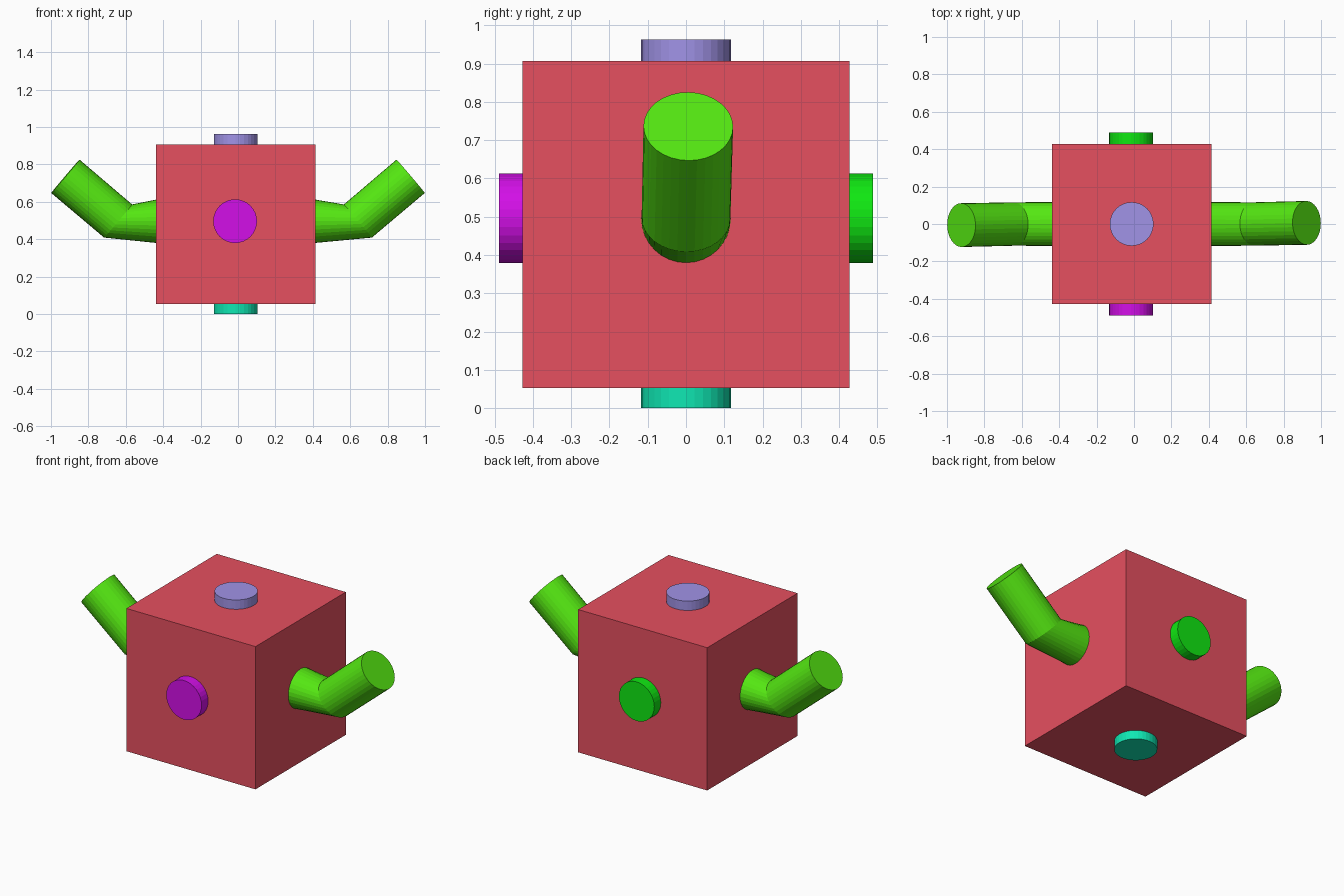
import bpy, bmesh, math
from mathutils import Vector, Matrix

if "Cube" in bpy.data.objects:
    bpy.data.objects.remove(bpy.data.objects["Cube"])

SIDES = 32
CX = -0.0125      # body centre in x
R = 0.117         # radius of all round parts


def finish(name, bm, color):
    bmesh.ops.recalc_face_normals(bm, faces=bm.faces)
    mesh = bpy.data.meshes.new(name)
    bm.to_mesh(mesh)
    bm.free()
    obj = bpy.data.objects.new(name, mesh)
    bpy.context.collection.objects.link(obj)
    mat = bpy.data.materials.new(name + "_paint")
    mat.diffuse_color = (*color, 1)
    mat.use_nodes = True
    mat.node_tree.nodes["Principled BSDF"].inputs["Base Color"].default_value = mat.diffuse_color
    mesh.materials.append(mat)
    return obj


def tube(name, rings, color):
    """Loft capped circles given as (centre, axis, radius)."""
    bm = bmesh.new()
    loops = []
    for centre, axis, radius in rings:
        axis = Vector(axis).normalized()
        # stable frame: u is along y unless the tube itself runs along y
        ref = Vector((1, 0, 0)) if abs(axis.y) > 0.9 else Vector((0, 1, 0))
        v = axis.cross(ref).normalized()
        u = v.cross(axis)
        loops.append([bm.verts.new(Vector(centre) + radius * (
            u * math.cos(2 * math.pi * i / SIDES) + v * math.sin(2 * math.pi * i / SIDES)))
            for i in range(SIDES)])
    for a, b in zip(loops, loops[1:]):
        for i in range(SIDES):
            j = (i + 1) % SIDES
            bm.faces.new((a[i], a[j], b[j], b[i]))
    bm.faces.new(loops[0])
    bm.faces.new(loops[-1])
    return finish(name, bm, color)


# Cube body
bm = bmesh.new()
bmesh.ops.create_cube(bm, size=0.854, matrix=Matrix.Translation((CX, 0, 0.48)))
finish("body", bm, (0.79, 0.079, 0.115))

# Short round studs on four faces: inner end, outer end
studs = {
    "top_stud": ((CX, 0, 0.89), (CX, 0, 0.963), (0.354, 0.292, 0.8)),
    "bottom_stud": ((CX, 0, 0.07), (CX, 0, 0.0), (0.005, 0.8, 0.45)),
    "front_stud": ((CX - 0.003, -0.41, 0.496), (CX - 0.003, -0.489, 0.496), (0.65, 0.005, 0.8)),
    "back_stud": ((CX - 0.003, 0.41, 0.496), (CX - 0.003, 0.489, 0.496), (0.005, 0.8, 0.006)),
}
for name, (inner, outer, color) in studs.items():
    axis = Vector(outer) - Vector(inner)
    tube(name, [(inner, axis, R), (outer, axis, R)], color)

# Bent arms, each turned slightly in y at the tip
for side, s, root in (("right", 1, 0.405), ("left", -1, -0.43)):
    elbow = Vector((s * 0.641, 0, 0.497))
    tip = Vector((s * 0.923, s * 0.006, 0.736))
    bend = tip - elbow
    tube(side + "_arm", [((root, 0, 0.496), (s, 0, 0), R),
                         (elbow, bend, R - 0.001),
                         (tip, bend, R)], (0.09, 0.8, 0.006))
